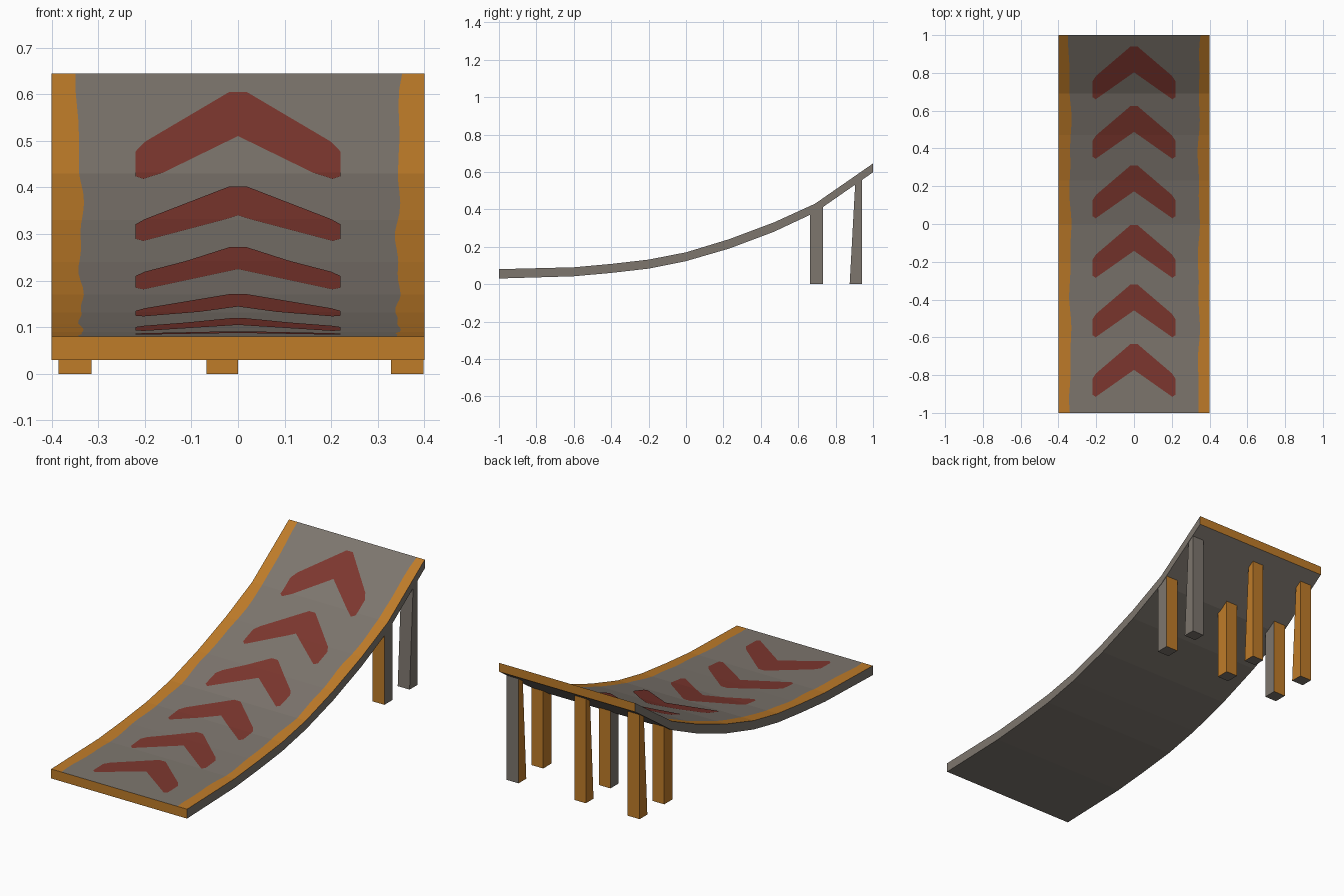
import bpy, bmesh, math

if "Cube" in bpy.data.objects:
    bpy.data.objects.remove(bpy.data.objects["Cube"])

def material(name, rgb):
    m = bpy.data.materials.new(name)
    m.diffuse_color = (*rgb, 1)
    m.use_nodes = True
    m.node_tree.nodes["Principled BSDF"].inputs["Base Color"].default_value = m.diffuse_color
    return m

GREY = material("grey concrete", (0.205, 0.180, 0.155))
ORANGE = material("orange paint", (0.52, 0.20, 0.022))
RED = material("red paint", (0.205, 0.038, 0.028))

# Side profile of the ramp: y, top z, bottom z
PROFILE = [(-1, .08, .03), (-.6, .09, .042), (-.4, .108, .06), (-.2, .131, .083),
           (0, .17, .123), (.23, .24, .19), (.47, .33, .28), (.69, .43, .383), (1, .645, .598)]

def height(y, k=1):
    for a, b in zip(PROFILE, PROFILE[1:]):
        if y <= b[0] + 1e-6:
            return a[k] + (b[k] - a[k]) * (y - a[0]) / (b[0] - a[0])
    return PROFILE[-1][k]

def finish(name, bm, mats, recalc=True):
    if recalc:
        bmesh.ops.recalc_face_normals(bm, faces=bm.faces)
    me = bpy.data.meshes.new(name)
    bm.to_mesh(me)
    bm.free()
    for m in mats:
        me.materials.append(m)
    ob = bpy.data.objects.new(name, me)
    bpy.context.collection.objects.link(ob)
    return ob

# Curved deck, with worn wavy orange borders cut into its top
def border(y, side):
    wave = .004 * math.sin(11 * y + side) + .003 * math.sin(23 * y + 2 * side)
    flare = .012 * max(0, (y - .75) / .25)
    return (.337 if side < 0 else .343) + wave + flare

ys = sorted({round(-1 + i * .05, 3) for i in range(41)} | {p[0] for p in PROFILE})
bm = bmesh.new()
rows = []
for y in ys:
    t, b = height(y), height(y, 2)
    rows.append([bm.verts.new(c) for c in (
        (-.4, y, t), (-border(y, -1), y, t), (border(y, 1), y, t), (.4, y, t),
        (.4, y, b), (-.4, y, b))])
for r, s in zip(rows, rows[1:]):
    for i in range(6):
        j = (i + 1) % 6
        f = bm.faces.new((r[i], r[j], s[j], s[i]))
        f.material_index = 1 if i in (0, 2) else 0
for end in (rows[0], rows[-1]):
    bm.faces.new(end).material_index = 1
finish("ramp_deck", bm, [GREY, ORANGE])

# Painted chevrons: half outlines, mirrored, split at the deck creases and draped
HALF = [(0, .94), (.018, .94), (.2, .785), (.22, .755), (.22, .672), (.203, .66), (0, .803)]
for n in range(6):
    bm = bmesh.new()
    for side in (1, -1):
        pts = [(side * x, y - n * .315, 0) for x, y in HALF]
        bm.faces.new([bm.verts.new(p) for p in pts])
    for y, _, _ in PROFILE[1:-1]:
        bmesh.ops.bisect_plane(bm, geom=bm.verts[:] + bm.edges[:] + bm.faces[:],
                               plane_co=(0, y, 0), plane_no=(0, 1, 0))
    bm.normal_update()
    for f in bm.faces:
        if f.normal.z < 0:
            f.normal_flip()
    for v in bm.verts:
        v.co.z = height(v.co.y) + .002
    finish(f"chevron_{n + 1}", bm, [RED], recalc=False)

# Support legs: sloped tops sunk into the deck, painted on some sides only
def leg(name, x0, x1, bottom_y, top_y, grey_sides):
    bm = bmesh.new()
    low = [bm.verts.new((x, y, 0)) for x, y in
           ((x0, bottom_y[0]), (x1, bottom_y[0]), (x1, bottom_y[1]), (x0, bottom_y[1]))]
    top = [bm.verts.new((x, y, height(y, 2) + .01)) for x, y in
           ((x0, top_y[0]), (x1, top_y[0]), (x1, top_y[1]), (x0, top_y[1]))]
    bm.faces.new(low)
    bm.faces.new(top)
    for i, side in enumerate(("front", "right", "back", "left")):
        j = (i + 1) % 4
        f = bm.faces.new((low[i], low[j], top[j], top[i]))
        f.material_index = 0 if side in grey_sides else 1
    finish(name, bm, [GREY, ORANGE])

COLUMNS = {"left": (-.385, -.315), "middle": (-.068, 0), "right": (.328, .398)}
FRONT_GREY = {"left": ("right",), "middle": ("left",), "right": ("right",)}
BACK_GREY = {"left": (), "middle": (), "right": ("front", "right", "back")}
for col, (x0, x1) in COLUMNS.items():
    leg(f"inner_leg_{col}", x0, x1, (.663, .733), (.663, .733), FRONT_GREY[col])
    leg(f"end_leg_{col}", x0, x1, (.875, .94), (.905, .94), BACK_GREY[col])
